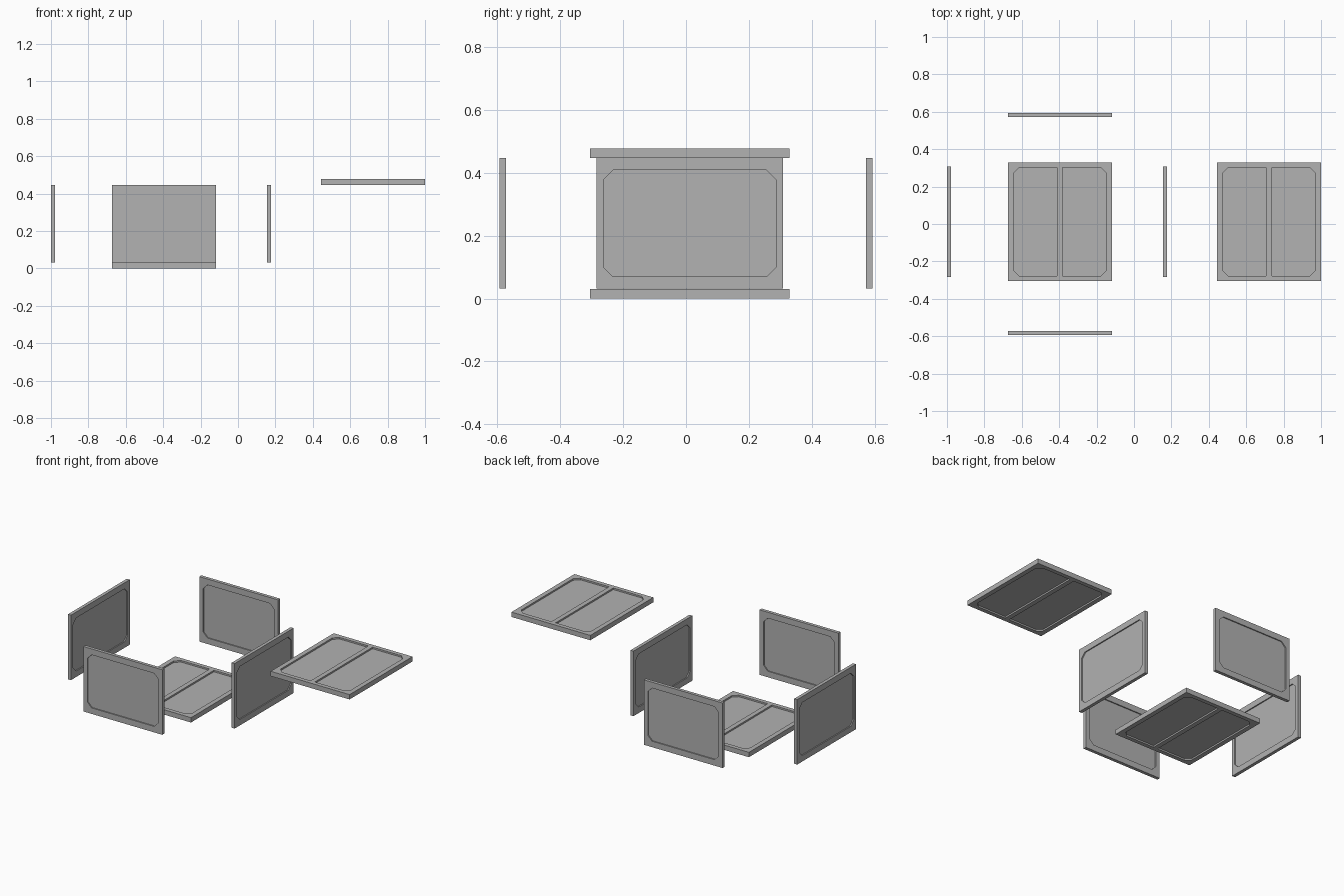
import bpy, bmesh
from mathutils import Matrix, Vector

cube = bpy.data.objects.get("Cube")
if cube:
    bpy.data.objects.remove(cube)

GREY = 0.445
mat = bpy.data.materials.new("plain grey")
mat.use_nodes = True
mat.diffuse_color = (GREY, GREY, GREY, 1)
mat.node_tree.nodes["Principled BSDF"].inputs["Base Color"].default_value = (GREY, GREY, GREY, 1)

X, Y, Z = Vector((1, 0, 0)), Vector((0, 1, 0)), Vector((0, 0, 1))
CHAMFER = 0.03


def rectangle(x0, x1, y0, y1, cut_left=False, cut_right=False):
    """Counter-clockwise outline with optional chamfered corners on each side."""
    c, pts = CHAMFER, []
    pts += [(x0, y0 + c), (x0 + c, y0)] if cut_left else [(x0, y0)]
    pts += [(x1 - c, y0), (x1, y0 + c)] if cut_right else [(x1, y0)]
    pts += [(x1, y1 - c), (x1 - c, y1)] if cut_right else [(x1, y1)]
    pts += [(x0 + c, y1), (x0, y1 - c)] if cut_left else [(x0, y1)]
    return pts


def panel(name, centre, u, v, width, height, thick, margin, depth, bar=0):
    """Slab with recessed fields on both faces, split by a bar if one is given."""
    w, h, t = width / 2, height / 2, thick / 2
    mx, my = margin
    if bar:
        fields = [rectangle(mx - w, -bar / 2, my - h, h - my, cut_left=True),
                  rectangle(bar / 2, w - mx, my - h, h - my, cut_right=True)]
    else:
        fields = [rectangle(mx - w, w - mx, my - h, h - my, True, True)]

    bm = bmesh.new()
    rim_edges = []

    def loop_with_walls(pts, low):
        """Outline at the face plane, with walls down to the given level."""
        top = [bm.verts.new((x, y, t)) for x, y in pts]
        bottom = [bm.verts.new((x, y, low)) for x, y in pts]
        for i in range(len(pts)):
            j = (i + 1) % len(pts)
            rim_edges.append(bm.edges.new((top[i], top[j])))
            bm.faces.new((top[i], top[j], bottom[j], bottom[i]))
        return bottom

    loop_with_walls(rectangle(-w, w, -h, h), 0)
    for field in fields:
        bm.faces.new(loop_with_walls(field, t - depth))
    bmesh.ops.triangle_fill(bm, edges=rim_edges, use_beauty=True, normal=Z)

    # Second face mirrors the first
    bmesh.ops.mirror(bm, geom=bm.verts[:] + bm.edges[:] + bm.faces[:],
                     matrix=Matrix.Identity(4), merge_dist=0.0001, axis='Z')
    bmesh.ops.remove_doubles(bm, verts=bm.verts[:], dist=0.0001)
    bmesh.ops.recalc_face_normals(bm, faces=bm.faces[:])

    mesh = bpy.data.meshes.new(name)
    bm.to_mesh(mesh)
    bm.free()
    mesh.materials.append(mat)
    obj = bpy.data.objects.new(name, mesh)
    bpy.context.collection.objects.link(obj)
    turn = Matrix((u, v, u.cross(v))).transposed().to_4x4()
    obj.matrix_world = Matrix.Translation(centre) @ turn


BOX_X, BOX_Y = -0.396, 0.012
WALL_Z, WALL_H, WALL_T = 0.239, 0.414, 0.021
LONG = 0.556

# Base and lid, each with two fields
for name, x, z in (("base", BOX_X, 0.0155), ("lid", 0.722, 0.4615)):
    panel(name, (x, BOX_Y, z), X, Y, LONG, 0.634, 0.031, (0.03, 0.027), 0.01, bar=0.03)

# Front and back walls
for name, y in (("front_wall", -0.583), ("back_wall", 0.583)):
    panel(name, (BOX_X, y, WALL_Z), X, Z, LONG, WALL_H, WALL_T, (0.028, 0.038), 0.007)

# Side walls
for name, x in (("right_wall", -0.989), ("left_wall", 0.165)):
    panel(name, (x, BOX_Y, WALL_Z), Y, Z, 0.592, WALL_H, WALL_T, (0.022, 0.038), 0.007)
